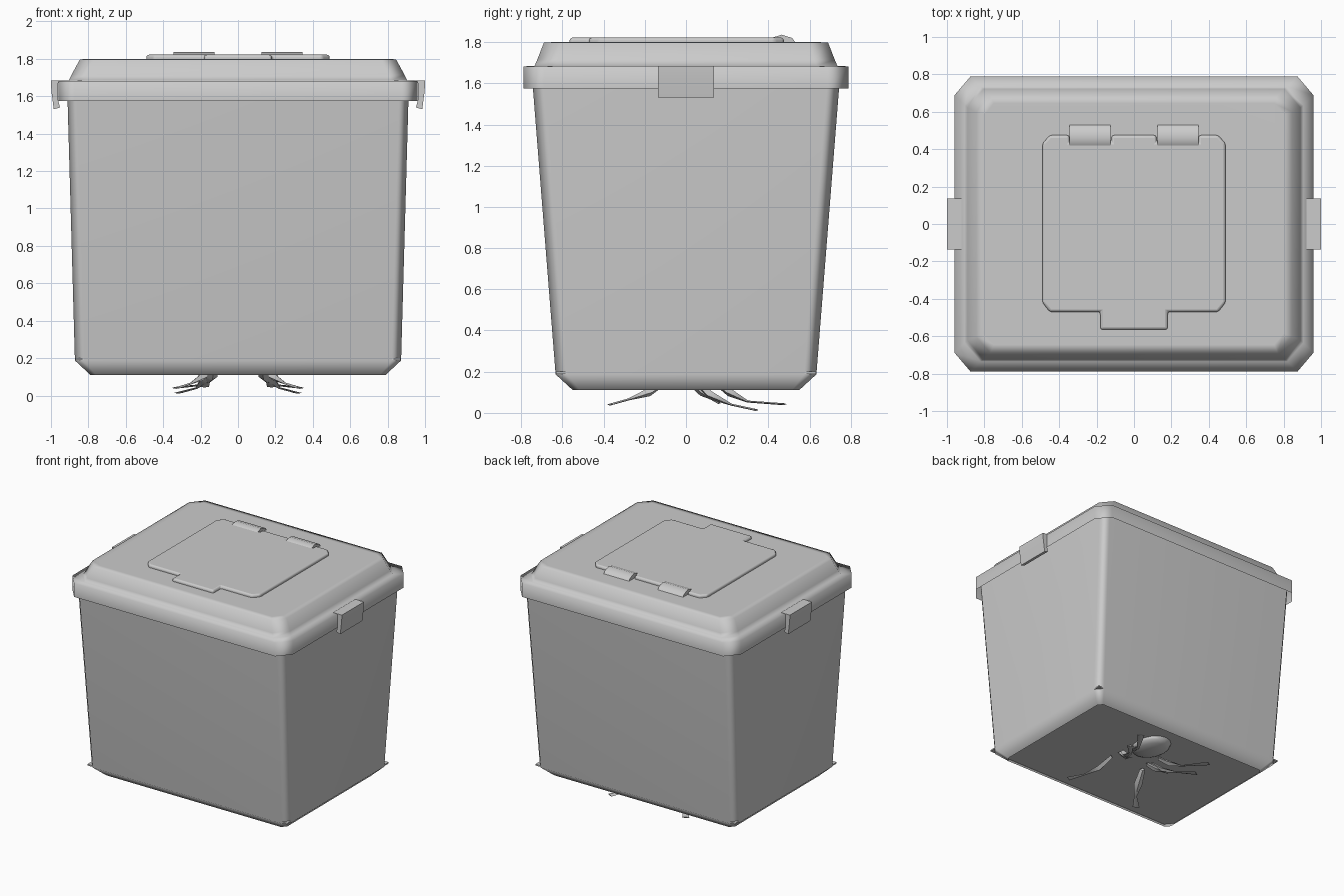
import bpy, bmesh, math
from mathutils import Vector, Matrix

if "Cube" in bpy.data.objects:
    bpy.data.objects.remove(bpy.data.objects["Cube"])

grey = bpy.data.materials.new("mid grey")
grey.diffuse_color = (0.6, 0.6, 0.6, 1)
grey.use_nodes = True
grey.node_tree.nodes["Principled BSDF"].inputs["Base Color"].default_value = grey.diffuse_color


def finish(name, bm, angle=50, weighted=True):
    """Turn a bmesh into a named, smooth-by-angle object."""
    bmesh.ops.recalc_face_normals(bm, faces=bm.faces)
    mesh = bpy.data.meshes.new(name)
    bm.to_mesh(mesh)
    bm.free()
    mesh.materials.append(grey)
    obj = bpy.data.objects.new(name, mesh)
    bpy.context.collection.objects.link(obj)
    bpy.ops.object.select_all(action='DESELECT')
    obj.select_set(True)
    bpy.context.view_layer.objects.active = obj
    bpy.ops.object.shade_smooth_by_angle(angle=math.radians(angle))
    if weighted:
        mod = obj.modifiers.new("flat walls", 'WEIGHTED_NORMAL')
        mod.keep_sharp = True
    return obj


def loft(name, rings, angle, cap_end=False):
    """Skin rectangles with cut corners: (half x, half y, cut, z)."""
    bm = bmesh.new()
    loops = []
    for hx, hy, c, z in rings:
        pts = []
        for sx, sy in ((1, 1), (-1, 1), (-1, -1), (1, -1)):
            arc = [(hx, hy - c), (hx - c * 0.85, hy)]
            if sx * sy < 0:
                arc.reverse()
            pts += [(sx * x, sy * y, z) for x, y in arc]
        loops.append([bm.verts.new(p) for p in pts])
    for a, b in zip(loops, loops[1:]):
        for i in range(len(a)):
            j = (i + 1) % len(a)
            bm.faces.new((a[i], a[j], b[j], b[i]))
    if cap_end:
        bm.faces.new(loops[-1])
    return finish(name, bm, angle)


def extrude(name, profile, axis, start, end, angle=30):
    """Extrude a flat profile along x, y or z."""
    bm = bmesh.new()

    def place(p, t):
        q = list(p)
        q.insert("xyz".index(axis), t)
        return q
    face = bm.faces.new([bm.verts.new(place(p, start)) for p in profile])
    new = bmesh.ops.extrude_face_region(bm, geom=[face])["geom"]
    shift = Vector(place((0, 0), end - start))
    bmesh.ops.translate(bm, vec=shift, verts=[v for v in new if isinstance(v, bmesh.types.BMVert)])
    return finish(name, bm, angle)


# Tapered container walls with a turned-in foot, and a recessed floor
loft("container", [
    (0.79, 0.55, 0.035, 0.111), (0.872, 0.633, 0.06, 0.187),
    (0.914, 0.751, 0.06, 1.675)], 60)
loft("floor", [(0.86, 0.62, 0.06, 0.20), (0.872, 0.633, 0.06, 0.19)], 30)
extrude("floor_panel", [(0.87, 0.63), (-0.87, 0.63), (-0.87, -0.63), (0.87, -0.63)],
        "z", 0.19, 0.20)

# Lid: skirt, ledge, sloped shoulder and flat top
loft("lid", [
    (0.96, 0.788, 0.10, 1.575),
    (0.96, 0.788, 0.10, 1.682), (0.905, 0.735, 0.10, 1.685),
    (0.89, 0.722, 0.10, 1.715), (0.845, 0.690, 0.09, 1.797),
    (0.80, 0.645, 0.06, 1.80)], 100, cap_end=True)

# Hatch outline with a front tab and two hinge notches at the back
half = [(0.18, -0.565), (0.18, -0.47), (0.45, -0.47), (0.49, -0.42),
        (0.49, 0.43), (0.45, 0.475), (0.345, 0.475), (0.345, 0.44),
        (0.12, 0.44), (0.12, 0.475)]
outline = half + [(-x, y) for x, y in reversed(half)]
hatch = extrude("hatch", outline, "z", 1.78, 1.822, 60)
bevel = hatch.modifiers.new("soft rim", 'BEVEL')
bevel.width = 0.014
bevel.segments = 3
hatch.modifiers.move(1, 0)

hinge = [(0.40, 1.80), (0.42, 1.822), (0.465, 1.836), (0.515, 1.82), (0.53, 1.80)]
latch = [(0.90, 1.67), (0.90, 1.684), (1.0, 1.684), (0.998, 1.63),
         (0.985, 1.53), (0.952, 1.54), (0.962, 1.58), (0.962, 1.67)]

# Small body tucked against the floor, seen from underneath
bm = bmesh.new()
bmesh.ops.create_uvsphere(bm, u_segments=16, v_segments=8, radius=1,
                          matrix=Matrix.Translation((0, 0.2, 0.19)) @ Matrix.Diagonal((0.13, 0.17, 0.05, 1)))
finish("crawler_body", bm, 60, False)

# Legs poking out below the base: path points
legs = {
    "front_leg": [(0.15, -0.08, 0.17), (0.19, -0.18, 0.10), (0.25, -0.28, 0.065), (0.33, -0.37, 0.04)],
    "inner_leg": [(0.13, 0.00, 0.17), (0.14, 0.08, 0.10), (0.16, 0.12, 0.07), (0.18, 0.16, 0.047)],
    "middle_leg": [(0.14, 0.04, 0.16), (0.17, 0.12, 0.085), (0.22, 0.22, 0.04), (0.32, 0.34, 0.014)],
    "rear_leg": [(0.14, 0.12, 0.17), (0.17, 0.21, 0.10), (0.21, 0.30, 0.055), (0.33, 0.475, 0.042)],
}


def leg(name, path, side):
    """Thin diamond-section limb that narrows, then flares at its foot."""
    bm = bmesh.new()
    loops = []
    points = [Vector((side * x, y, z)) for x, y, z in path]
    along = (points[-1] - points[0]).normalized()
    across = along.cross(Vector((0, 0, 1))).normalized()
    up = across.cross(along)
    for p, w, h in zip(points, (0.02, 0.032, 0.01, 0.026), (0.015, 0.02, 0.005, 0.005)):
        offs = (across * w, up * h, -across * w, -up * h)
        loops.append([bm.verts.new(p + o) for o in offs])
    for a, b in zip(loops, loops[1:]):
        for i in range(4):
            bm.faces.new((a[i], a[(i + 1) % 4], b[(i + 1) % 4], b[i]))
    bm.faces.new(loops[0])
    bm.faces.new(loops[-1])
    finish(name, bm, 40, False)


# Paired parts on the left and right
for side, label in ((1, "right"), (-1, "left")):
    extrude("hinge_" + label, hinge, "x", side * 0.125, side * 0.345, 60)
    extrude("latch_" + label, [(side * x, z) for x, z in latch], "y", -0.137, 0.137)
    for part, path in legs.items():
        leg(part + "_" + label, path, side)
